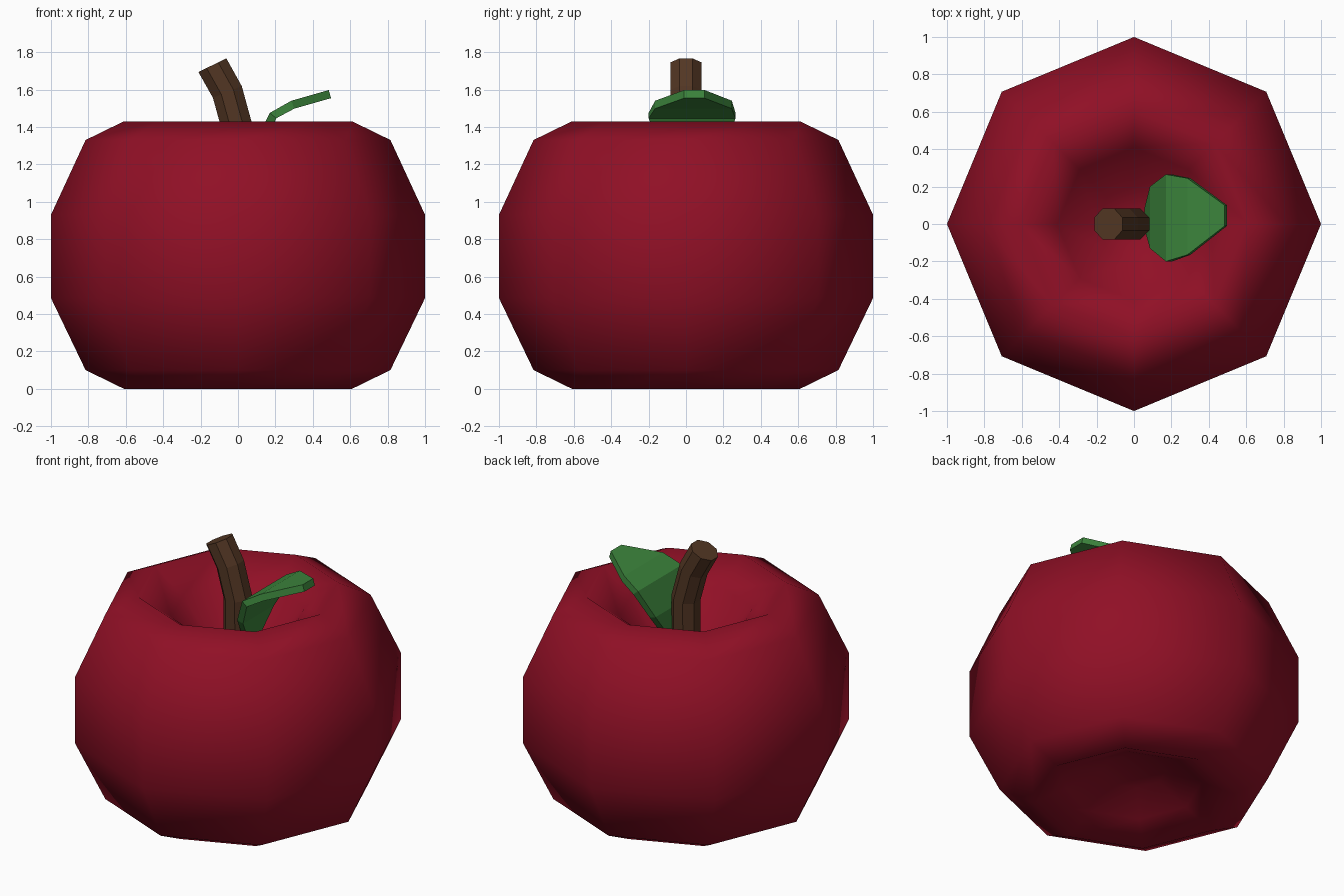
import bpy, bmesh, math
from mathutils import Vector, Matrix

if "Cube" in bpy.data.objects:
    bpy.data.objects.remove(bpy.data.objects["Cube"])


def material(name, rgb):
    m = bpy.data.materials.new(name)
    m.diffuse_color = (*rgb, 1)
    m.use_nodes = True
    m.node_tree.nodes["Principled BSDF"].inputs["Base Color"].default_value = m.diffuse_color
    return m


red = material("apple red", (0.28, 0.005, 0.019))
brown = material("bark brown", (0.085, 0.037, 0.017))
green = material("leaf green", (0.045, 0.23, 0.045))


def finish(name, bm, mat, smooth=False):
    bmesh.ops.recalc_face_normals(bm, faces=bm.faces)
    mesh = bpy.data.meshes.new(name)
    bm.to_mesh(mesh)
    bm.free()
    mesh.materials.append(mat)
    for p in mesh.polygons:
        p.use_smooth = smooth
    ob = bpy.data.objects.new(name, mesh)
    bpy.context.collection.objects.link(ob)
    return ob


def skin(bm, rings):
    """Bridge a list of equal vertex rings and cap both ends."""
    for a, b in zip(rings, rings[1:]):
        n = len(a)
        for i in range(n):
            j = (i + 1) % n
            bm.faces.new((a[i], a[j], b[j], b[i]))
    bm.faces.new(rings[0])
    bm.faces.new(rings[-1])


def ring(bm, matrix, radius, offset=0.0, n=8):
    return [bm.verts.new(matrix @ Vector((radius * math.cos(t), radius * math.sin(t), 0)))
            for t in (offset + math.tau * i / n for i in range(n))]


# Fruit: eight-sided lathe with a dimple at the top and bottom
profile = [(0.20, 0.19), (0.41, 0.09), (0.61, 0.0), (0.815, 0.10), (1.0, 0.485),
           (1.0, 0.93), (0.815, 1.33), (0.61, 1.43), (0.41, 1.28), (0.20, 1.04)]
bm = bmesh.new()
skin(bm, [ring(bm, Matrix.Translation((0, 0, z)), r) for r, z in profile])
finish("fruit", bm, red, smooth=True)

# Stem: bent octagonal tube, leaning to the left
path = [(0, 1.0, 0), (0, 1.38, -8), (-0.057, 1.587, -22), (-0.137, 1.73, -26)]
bm = bmesh.new()
skin(bm, [ring(bm, Matrix.Translation((x, 0, z)) @ Matrix.Rotation(math.radians(a), 4, 'Y'),
               0.09, math.pi / 8) for x, z, a in path])
finish("stem", bm, brown)

# Leaf: curved blade from cross rows (x, z, y low, y high), thickened downwards
rows = [(0.055, 1.12, -0.02, 0.08), (0.085, 1.30, -0.13, 0.20), (0.17, 1.475, -0.20, 0.265),
        (0.285, 1.54, -0.165, 0.245), (0.485, 1.597, -0.01, 0.10)]
thick = 0.045
bm = bmesh.new()
sections = []
for i, (x, z, y0, y1) in enumerate(rows):
    a, b = rows[max(i - 1, 0)], rows[min(i + 1, len(rows) - 1)]
    t = Vector((b[0] - a[0], b[1] - a[1])).normalized()
    dx, dz = t.y * thick, -t.x * thick
    sections.append([bm.verts.new(p) for p in (
        (x, y0, z), (x, y1, z), (x + dx, y1, z + dz), (x + dx, y0, z + dz))])
skin(bm, sections)
finish("leaf", bm, green)
